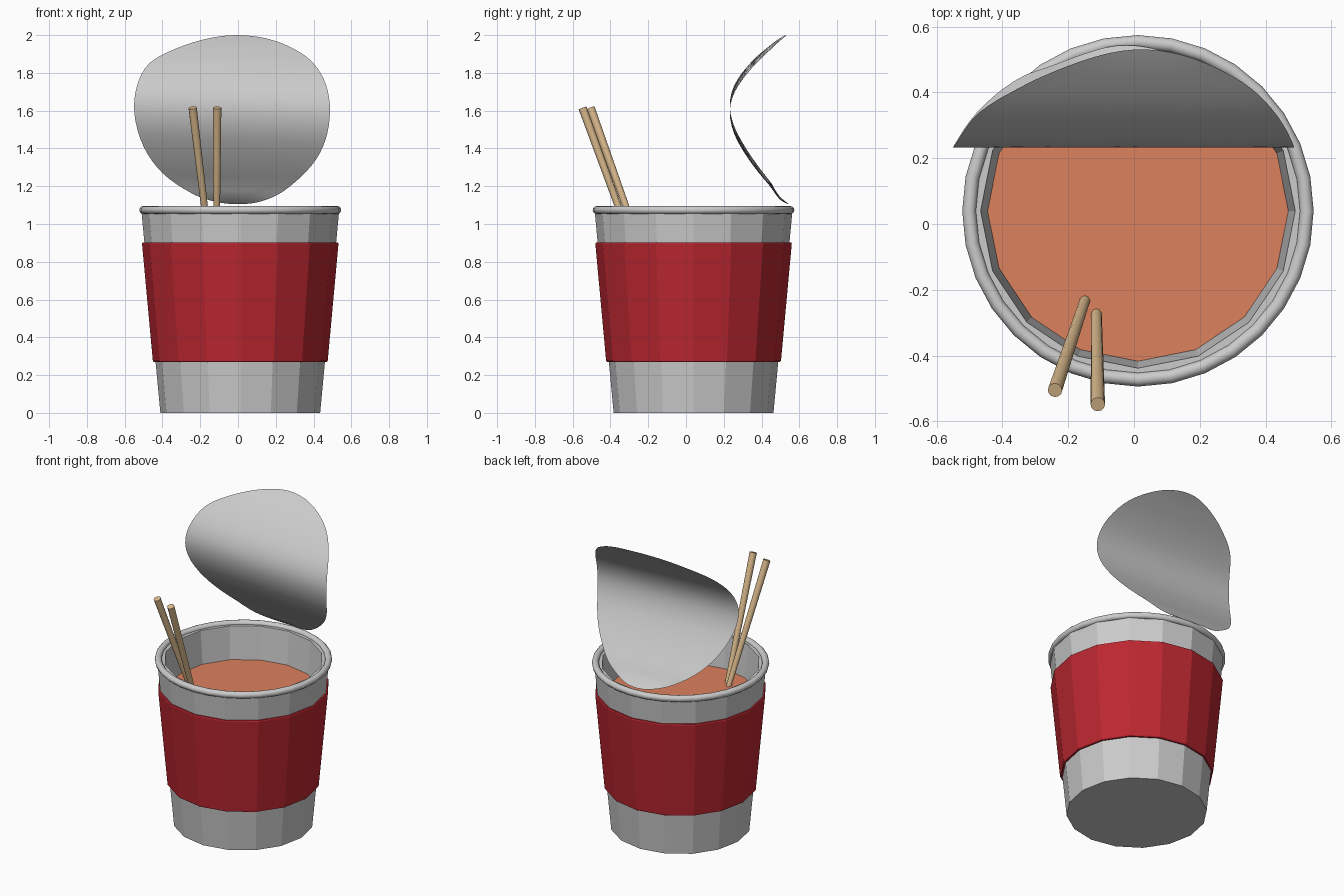
import bpy, bmesh, math
from mathutils import Vector

if "Cube" in bpy.data.objects:
    bpy.data.objects.remove(bpy.data.objects["Cube"])

CX, CY = 0.012, 0.04  # cup axis


def material(name, rgb):
    m = bpy.data.materials.new(name)
    m.diffuse_color = (*rgb, 1)
    m.use_nodes = True
    m.node_tree.nodes["Principled BSDF"].inputs["Base Color"].default_value = m.diffuse_color
    return m


def make(name, verts, faces, mat=None, smooth=None):
    me = bpy.data.meshes.new(name)
    me.from_pydata(verts, [], faces)
    bm = bmesh.new()
    bm.from_mesh(me)
    bmesh.ops.remove_doubles(bm, verts=bm.verts, dist=1e-5)
    bmesh.ops.recalc_face_normals(bm, faces=bm.faces)
    bm.to_mesh(me)
    bm.free()
    ob = bpy.data.objects.new(name, me)
    bpy.context.collection.objects.link(ob)
    if mat:
        me.materials.append(mat)
    if smooth:
        bpy.ops.object.select_all(action='DESELECT')
        ob.select_set(True)
        bpy.context.view_layer.objects.active = ob
        bpy.ops.object.shade_smooth_by_angle(angle=math.radians(smooth))
    return ob


def lathe(name, profile, n, closed=False, cap_ends=False, mat=None, smooth=None):
    """Spin an (r, z) profile about the cup axis."""
    verts = [(CX + r * math.cos(2 * math.pi * j / n), CY + r * math.sin(2 * math.pi * j / n), z)
             for r, z in profile for j in range(n)]
    k = len(profile)
    faces = [(i * n + j, i * n + (j + 1) % n, (i + 1) % k * n + (j + 1) % n, (i + 1) % k * n + j)
             for i in range(k if closed else k - 1) for j in range(n)]
    if cap_ends:
        faces += [tuple(range(n)), tuple(range((k - 1) * n, k * n))]
    return make(name, verts, faces, mat, smooth)


def spline(p0, p1, p2, p3, t):
    return 0.5 * (2 * p1 + (p2 - p0) * t + (2 * p0 - 5 * p1 + 4 * p2 - p3) * t * t
                  + (3 * p1 - p0 - 3 * p2 + p3) * t ** 3)


red = material("red", (0.5, 0.02, 0.03))
broth = material("broth", (0.72, 0.22, 0.11))
wood = material("wood", (0.72, 0.5, 0.27))

# cup: 16-sided tapered wall with thickness and closed floor
lathe("cup", [(0.423, 0), (0.524, 1.075), (0.478, 1.075), (0.38, 0.04)], 16, cap_ends=True)

# rolled rim
lathe("rim", [(0.513 + 0.021 * math.cos(a * math.pi / 6), 1.074 + 0.021 * math.sin(a * math.pi / 6))
              for a in range(12)], 32, closed=True, smooth=40)

# red sleeve with slightly bevelled edges
lathe("sleeve", [(0.446, 0.27), (0.458, 0.27), (0.463, 0.276), (0.520, 0.896), (0.517, 0.902), (0.505, 0.902)],
      16, closed=True, mat=red)

# soup surface
lathe("soup", [(0.42, 0.6), (0.457, 0.86)], 16, cap_ends=True, mat=broth)


# chopsticks, tapering down into the soup
def chopstick(name, top, low, n=12):
    top, low = Vector(top), Vector(low)
    low = low + (low - top) * 0.2
    d = (top - low).normalized()
    u = d.cross(Vector((1, 0, 0))).normalized()
    v = d.cross(u)
    verts = []
    for c, r in ((low, 0.015), (top, 0.022)):
        for j in range(n):
            a = 2 * math.pi * j / n
            verts.append(c + u * r * math.cos(a) + v * r * math.sin(a))
    faces = [(j, (j + 1) % n, n + (j + 1) % n, n + j) for j in range(n)]
    faces += [tuple(range(n)), tuple(range(n, 2 * n))]
    make(name, verts, faces, wood, 40)


chopstick("chopstick_left", (-0.24, -0.505, 1.615), (-0.15, -0.235, 0.86))
chopstick("chopstick_right", (-0.11, -0.548, 1.615), (-0.114, -0.275, 0.86))

# peeled lid: rounded outline seen from the front, bent back along a side profile
outline = [Vector(p) for p in (
    (0.0, 2.0), (0.16, 1.98), (0.30, 1.925), (0.40, 1.85), (0.465, 1.74), (0.487, 1.6), (0.463, 1.445),
    (0.39, 1.31), (0.25, 1.18), (0.13, 1.122), (0.01, 1.105), (-0.12, 1.118), (-0.25, 1.165), (-0.40, 1.27),
    (-0.50, 1.41), (-0.548, 1.58), (-0.535, 1.73), (-0.47, 1.85), (-0.33, 1.928), (-0.16, 1.982))]
bend = [(0.95, 0.80), (1.11, 0.533), (1.21, 0.446), (1.31, 0.366), (1.42, 0.294), (1.51, 0.250), (1.6, 0.232),
        (1.68, 0.243), (1.76, 0.283), (1.85, 0.355), (1.92, 0.43), (2.0, 0.53), (2.12, 0.68)]


def lid_y(z):
    for i in range(1, len(bend) - 2):
        if z <= bend[i + 1][0] or i == len(bend) - 3:
            z0, z1 = bend[i][0], bend[i + 1][0]
            return spline(*[b[1] for b in bend[i - 1:i + 3]], (z - z0) / (z1 - z0))


m = len(outline)
ring = [spline(outline[i - 1], outline[i], outline[(i + 1) % m], outline[(i + 2) % m], t / 4)
        for i in range(m) for t in range(4)]
mid, n, rings = Vector((-0.03, 1.59)), len(ring), 14
verts, faces = [], []
for k in range(rings + 1):
    for p in ring:
        q = mid + (p - mid) * k / rings
        verts.append((q.x, lid_y(q.y + 0.04 * q.x), q.y))
for k in range(rings):
    for j in range(n):
        a, b = k * n + j, k * n + (j + 1) % n
        faces.append((a, b, b + n, a + n) if k else (j, b + n, a + n))
# collapse the first ring into one centre point
faces = [tuple(0 if i < n else i for i in f) for f in faces]
lid = make("lid", verts, faces, smooth=60)
